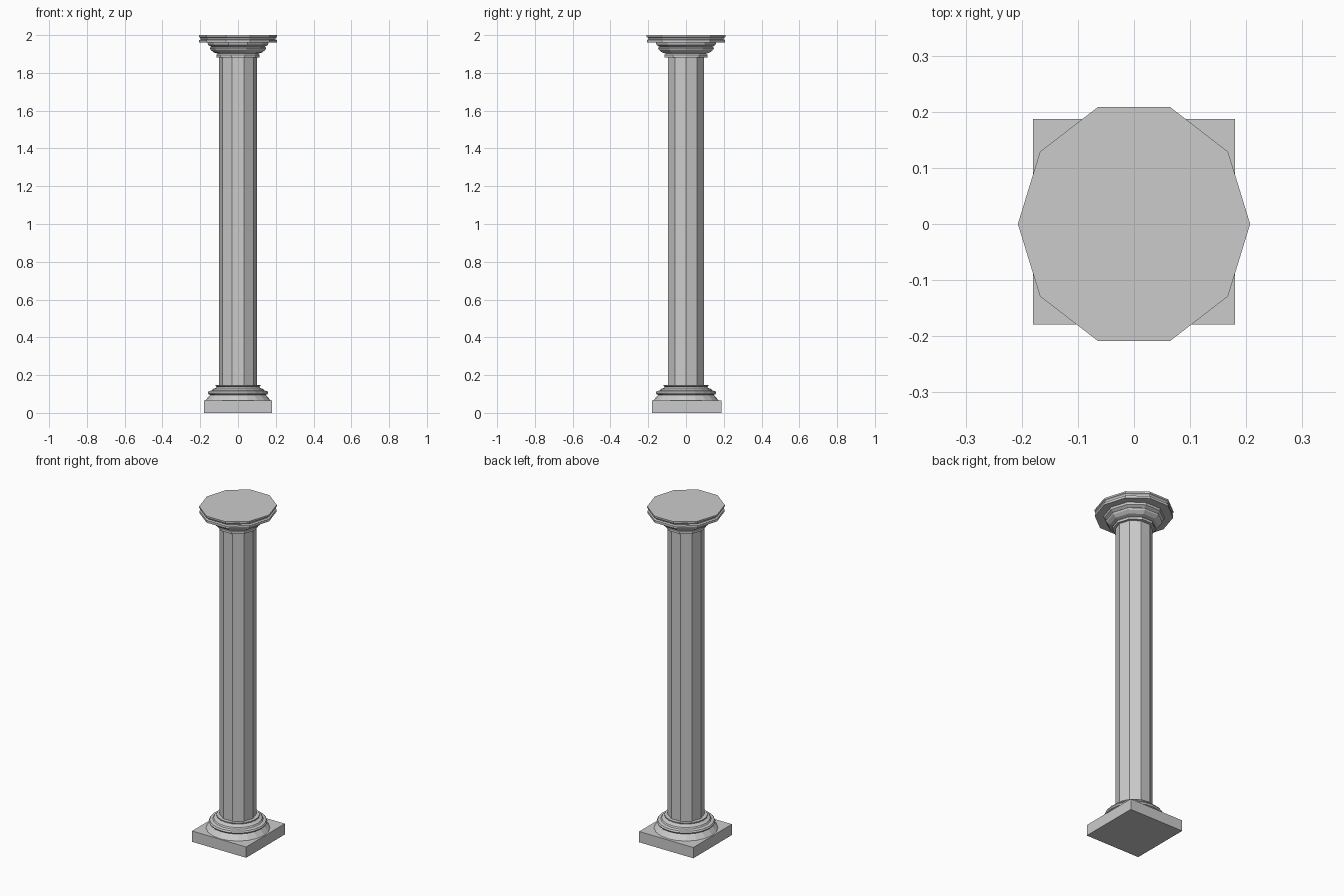
import bpy, bmesh, math

if "Cube" in bpy.data.objects:
    bpy.data.objects.remove(bpy.data.objects["Cube"])


def lathe(name, profile, sides, sy=1.0, y0=0.0):
    """Closed solid from (radius, height) points, with flat end caps."""
    bm = bmesh.new()
    rings = []
    for r, z in profile:
        rings.append([bm.verts.new((r * math.cos(2 * math.pi * i / sides),
                                    y0 + sy * r * math.sin(2 * math.pi * i / sides), z))
                      for i in range(sides)])
    for a, b in zip(rings, rings[1:]):
        for i in range(sides):
            j = (i + 1) % sides
            bm.faces.new((a[i], a[j], b[j], b[i]))
    bm.faces.new(rings[0][::-1])
    bm.faces.new(rings[-1])
    mesh = bpy.data.meshes.new(name)
    bm.to_mesh(mesh)
    bm.free()
    obj = bpy.data.objects.new(name, mesh)
    bpy.context.collection.objects.link(obj)
    return obj


# Square plinth
bpy.ops.mesh.primitive_cube_add(size=1, location=(0, 0.004, 0.0325))
plinth = bpy.context.object
plinth.name = "plinth"
plinth.scale = (0.36, 0.367, 0.065)

# Moulded base: sloping foot, rounded ring, upper collar
lathe("base_moulding", [(0.175, 0.064), (0.152, 0.09), (0.145, 0.095),
                        (0.155, 0.098), (0.160, 0.106), (0.155, 0.115),
                        (0.138, 0.119), (0.133, 0.127), (0.118, 0.132),
                        (0.113, 0.138), (0.118, 0.142), (0.118, 0.147)], 20)

# Ten-sided shaft
lathe("shaft", [(0.1, 0.13), (0.1, 1.89)], 10)

# Capital: neck ring and flaring echinus
lathe("capital", [(0.114, 1.882), (0.114, 1.896), (0.107, 1.902),
                  (0.128, 1.908), (0.145, 1.922), (0.150, 1.932),
                  (0.142, 1.938), (0.158, 1.948), (0.162, 1.962)], 10, 1.04)

# Ten-sided abacus with a shallow groove
lathe("abacus", [(0.206, 1.960), (0.206, 1.974), (0.196, 1.978),
                 (0.200, 1.986), (0.207, 1.990), (0.207, 2.0)], 10, 1.06)
